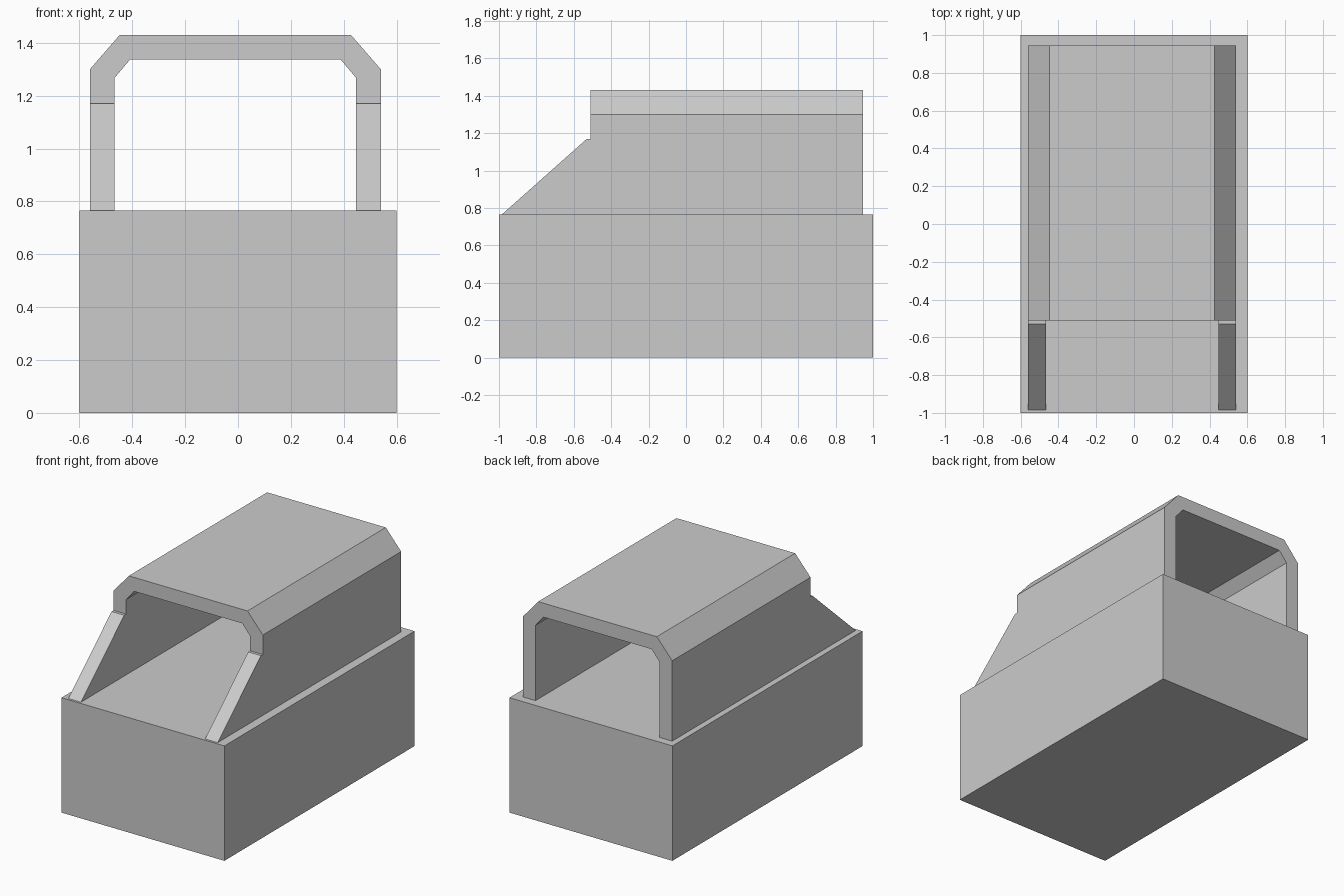
import bpy
import bmesh
from mathutils import Vector

cube = bpy.data.objects.get("Cube")
if cube:
    bpy.data.objects.remove(cube, do_unlink=True)

GREY = (0.6, 0.6, 0.6, 1.0)
grey = bpy.data.materials.new("light_grey")
grey.use_nodes = True
grey.diffuse_color = GREY
grey.node_tree.nodes["Principled BSDF"].inputs["Base Color"].default_value = GREY

BASE_TOP = 0.765


def prism(name, points, offset):
    """Extrude a closed planar outline by an offset into a solid."""
    bm = bmesh.new()
    face = bm.faces.new([bm.verts.new(p) for p in points])
    result = bmesh.ops.extrude_face_region(bm, geom=[face], use_keep_orig=True)
    moved = [v for v in result["geom"] if isinstance(v, bmesh.types.BMVert)]
    bmesh.ops.translate(bm, verts=moved, vec=Vector(offset))
    bmesh.ops.recalc_face_normals(bm, faces=bm.faces)
    mesh = bpy.data.meshes.new(name)
    bm.to_mesh(mesh)
    bm.free()
    mesh.materials.append(grey)
    obj = bpy.data.objects.new(name, mesh)
    bpy.context.collection.objects.link(obj)
    return obj


# Solid rectangular base
prism("base_block", [(-0.6, -1, 0), (0.6, -1, 0), (0.6, 1, 0), (-0.6, 1, 0)],
      (0, 0, BASE_TOP))

# Chamfered canopy: half outline mirrored about its slightly offset centre
CENTRE = -0.01
outer = [(0.55, BASE_TOP), (0.55, 1.3), (0.437, 1.43)]
inner = [(0.457, BASE_TOP), (0.457, 1.267), (0.398, 1.337)]


def mirrored(half):
    return half + [(-x, z) for x, z in reversed(half)]


arch = mirrored(outer) + mirrored(inner)[::-1]
canopy = prism("canopy", [(CENTRE + x, -1.05, z) for x, z in arch],
               (0, 1.995, 0))

# Cut the open front: full-height roof edge, small ledge, sloping side walls
cut = [(-1.085, 0.676), (-0.53, 1.17), (-0.51, 1.17), (-0.51, 1.6), (-1.085, 1.6)]
cutter = prism("front_cutter", [(-0.8, y, z) for y, z in cut], (1.6, 0, 0))
cutter.hide_render = True

mod = canopy.modifiers.new("front_opening", "BOOLEAN")
mod.operation = "DIFFERENCE"
mod.solver = "EXACT"
mod.object = cutter
bpy.context.view_layer.objects.active = canopy
bpy.ops.object.modifier_apply(modifier=mod.name)
bpy.data.objects.remove(cutter, do_unlink=True)
